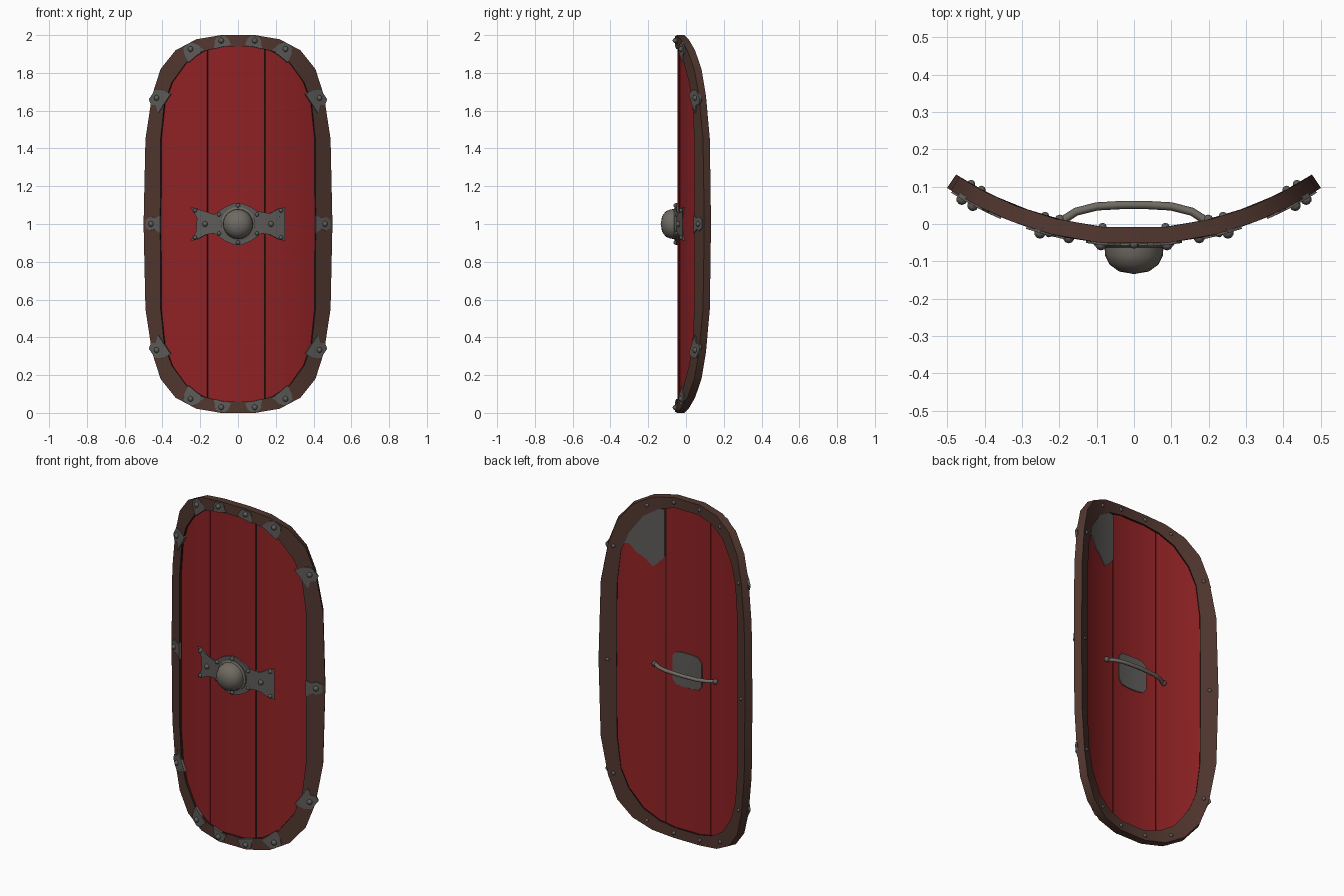
import bpy, bmesh, math
from mathutils import Vector

cube = bpy.data.objects.get("Cube")
if cube:
    bpy.data.objects.remove(cube, do_unlink=True)

R_RIM, R_BACK = 0.90, 0.857       # radii of the curved shell, front and back
CENTRE_Y = 0.845


def material(name, rgb):
    m = bpy.data.materials.new(name)
    m.use_nodes = True
    col = (*rgb, 1)
    m.diffuse_color = col
    bsdf = m.node_tree.nodes["Principled BSDF"]
    bsdf.inputs["Base Color"].default_value = col
    bsdf.inputs["Roughness"].default_value = 0.8
    return m


RED = material("red paint", (0.28, 0.016, 0.018))
WOOD = material("brown leather", (0.083, 0.038, 0.028))
DARK = material("dark gap", (0.018, 0.008, 0.007))
IRON = material("dark iron", (0.11, 0.106, 0.098))
STEEL = material("worn steel", (0.16, 0.145, 0.125))


def bend(u, z, r):
    """Wrap a flat position (u across, z from the middle) on the shell."""
    a = math.asin(u / R_RIM)
    return Vector((r * math.sin(a), CENTRE_Y - r * math.cos(a), 1 + z))


def ring(quarter):
    """Mirror a quarter outline into a closed loop."""
    back = quarter[::-1]
    pts = (quarter + [(-x, z) for x, z in back]
           + [(-x, -z) for x, z in quarter] + [(x, -z) for x, z in back])
    return list(dict.fromkeys(pts))


def finish(name, bm, mats, angle=35):
    bmesh.ops.recalc_face_normals(bm, faces=bm.faces)
    me = bpy.data.meshes.new(name)
    bm.to_mesh(me)
    bm.free()
    for m in mats:
        me.materials.append(m)
    me.shade_smooth()
    me.set_sharp_from_angle(angle=math.radians(angle))
    ob = bpy.data.objects.new(name, me)
    bpy.context.collection.objects.link(ob)
    return ob


def plate(name, outline, r_front, r_back, mat, clip=None):
    """Flat outline, cut into columns, thickened and wrapped on the shell."""
    bm = bmesh.new()
    face = bm.faces.new([bm.verts.new((u, 0, z)) for u, z in outline])
    bmesh.ops.triangulate(bm, faces=[face], ngon_method='EAR_CLIP')

    def cut(u, **kw):
        bmesh.ops.bisect_plane(bm, geom=bm.verts[:] + bm.edges[:] + bm.faces[:],
                               plane_co=(u, 0, 0), plane_no=(1, 0, 0), **kw)
    if clip:
        cut(clip[0], clear_inner=True)
        cut(clip[1], clear_outer=True)
    for i in range(-9, 10):
        cut(i * 0.05 + 0.003)
    ext = bmesh.ops.extrude_face_region(bm, geom=bm.faces[:])
    for v in ext["geom"]:
        if isinstance(v, bmesh.types.BMVert):
            v.co.y = 1
    for v in bm.verts:
        v.co = bend(v.co.x, v.co.z, r_back if v.co.y > 0.5 else r_front)
    return finish(name, bm, [mat])


# Outlines of the rim
outer = ring([(.5, 0), (.49, .45), (.455, .68), (.41, .82),
              (.33, .92), (.22, .978), (.09, 1)])
inner = ring([(.412, 0), (.41, .45), (.39, .64), (.35, .75),
              (.27, .86), (.18, .915), (.08, .94)])

# Rim: closed band with a dark inner wall
bm = bmesh.new()
loops = [[bm.verts.new(bend(u, z, r)) for u, z in line]
         for line, r in ((outer, R_RIM), (inner, R_RIM),
                         (inner, R_BACK), (outer, R_BACK))]
n = len(outer)
for k in range(4):
    a, b = loops[k], loops[(k + 1) % 4]
    for i in range(n):
        j = (i + 1) % n
        f = bm.faces.new((a[i], a[j], b[j], b[i]))
        f.material_index = 1 if k == 1 else 0
finish("rim", bm, [WOOD, DARK], 25)

# Three planks with dark seams between them
board = [(u * 1.03, z * 1.012) for u, z in inner]
seams = (-0.162, 0.143)
gap = 0.0035
edges = [-0.45, seams[0], seams[1], 0.45]
for name, lo, hi in zip(("right_plank", "middle_plank", "left_plank"),
                        edges, edges[1:]):
    plate(name, board, 0.889, 0.866, RED, (lo + gap, hi - gap))
for name, s in zip(("right_seam", "left_seam"), seams):
    plate(name, board, 0.884, 0.871, DARK, (s - 0.01, s + 0.01))

# Rivets are collected and built as one object at the end
rivets = []

# Brackets on the rim: inner anchor, outer anchor, half width
brackets = [((.41, 0), (.497, 0), .045), ((.387, .64), (.463, .69), .058),
            ((.22, .89), (.275, .955), .05), ((.08, .938), (.095, .998), .045)]
tab = [(-1.1, 0), (1, 0), (.7, .3), (.85, .6), (.5, .88),
       (-.5, .88), (-.8, .6), (-.6, .35)]
for start, end, half in brackets:
    for sx in (1, -1):
        for sz in ((1, -1) if start[1] else (1,)):
            a = Vector((start[0] * sx, start[1] * sz))
            out = Vector((end[0] * sx, end[1] * sz)) - a
            side = Vector((-out.y, out.x)).normalized() * half * sx * sz
            pts = [a + side * t + out * d for t, d in tab]
            plate("rim_bracket", [tuple(p) for p in pts], 0.905, 0.892, IRON)
            mid = a + out * 0.55
            rivets += [(mid.x, mid.y, 0.905, .015), (mid.x, mid.y, R_BACK, .011)]

# Winged plate behind the boss
wings = ring([(.205, 0), (.222, .04), (.25, .088), (.215, .08), (.17, .056),
              (.125, .05), (.1, .068), (.065, .092), (.02, .11)])
plate("boss_plate", wings, 0.899, 0.885, IRON)
for sx in (1, -1):
    rivets += [(sx * .175, 0, .899, .015), (0, sx * .098, .899, .012)]
    for sz in (1, -1):
        rivets += [(sx * .228, sz * .072, .899, .011),
                   (sx * .1, sz * .05, .899, .011)]

# Boss: dome turned around the front axis
bm = bmesh.new()
profile = [(.09, -.045), (.09, -.058), (.079, -.063), (.077, -.085),
           (.066, -.108), (.04, -.127), (0, -.134)]
vs = [bm.verts.new((x, y, 1)) for x, y in profile]
path = [bm.edges.new(pair) for pair in zip(vs, vs[1:])]
bmesh.ops.spin(bm, geom=vs + path, cent=(0, 0, 1), axis=(0, 1, 0),
               angle=math.tau, steps=24, use_duplicate=False)
bmesh.ops.remove_doubles(bm, verts=bm.verts, dist=0.0005)
finish("boss", bm, [STEEL], 40)

# Metal on the back: plate behind the boss and a corner repair
back_plate = ring([(.1, 0), (.098, .07), (.075, .095), (.03, .1)])
plate("back_plate", back_plate, 0.868, 0.860, IRON)
repair = [(.148, .915), (.148, .64), (.18, .6), (.22, .57), (.26, .61),
          (.31, .64), (.35, .69), (.4, .68), (.36, .75), (.28, .86), (.19, .915)]
plate("corner_repair", repair, 0.868, 0.860, IRON)

# Handle: bowed grip bar
curve = bpy.data.curves.new("handle", 'CURVE')
curve.dimensions = '3D'
curve.bevel_depth = 0.011
curve.bevel_resolution = 2
curve.use_fill_caps = True
arc = [(-.2, .004), (-.155, .033), (-.1, .047), (-.03, .051),
       (.03, .051), (.1, .047), (.155, .033), (.2, .004)]
spline = curve.splines.new('POLY')
spline.points.add(len(arc) - 1)
for p, (x, y) in zip(spline.points, arc):
    p.co = (x, y, 1, 1)
curve.materials.append(STEEL)
bpy.context.collection.objects.link(bpy.data.objects.new("handle", curve))
rivets += [(-.208, 0, .858, .015), (.208, 0, .858, .015)]

# Rivets
bm = bmesh.new()
for u, z, r, size in rivets:
    made = bmesh.ops.create_uvsphere(bm, u_segments=10, v_segments=6, radius=size)
    bmesh.ops.translate(bm, verts=made["verts"], vec=bend(u, z, r))
finish("rivets", bm, [IRON], 60)
